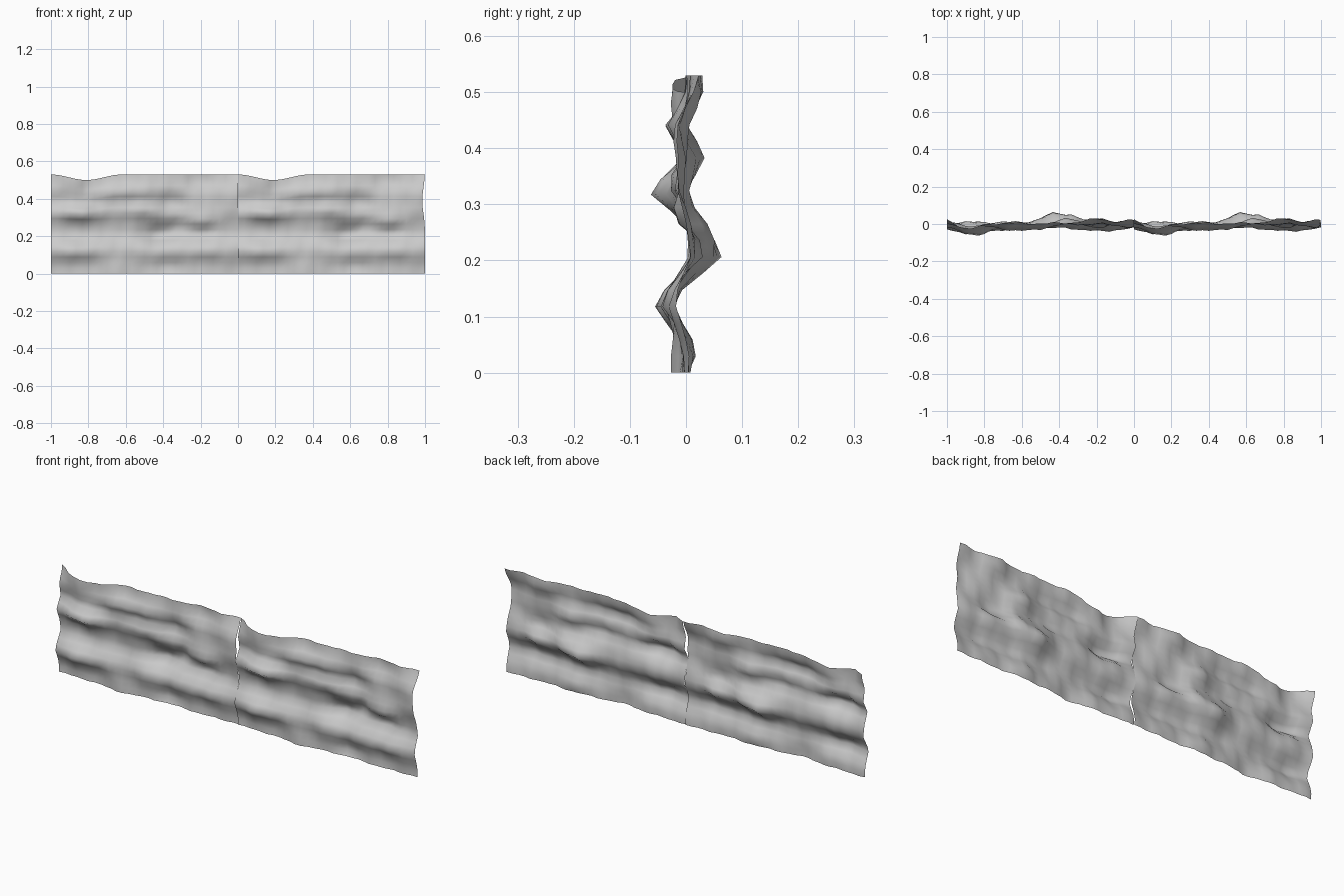
import bpy, bmesh, math

PANEL_W, PANEL_H = 1.0, 0.53
COLS, ROWS = 30, 18

# Shared rock profile from bottom to top: (z, y); negative y juts forward
PROFILE = [(0, -0.002), (0.04, 0.0), (0.08, -0.012), (0.13, -0.028), (0.17, -0.01),
           (0.21, 0.012), (0.27, 0.006), (0.33, -0.010), (0.38, -0.002),
           (0.44, -0.010), (0.50, 0.002), (0.53, 0.004)]

# Local ledges and hollows: (u, z, width, height, depth)
BUMPS = [
    (0.14, 0.33, 0.13, 0.04, -0.052),
    (0.14, 0.12, 0.12, 0.04, -0.028),
    (0.12, 0.52, 0.07, 0.06, -0.032),
    (0.00, 0.37, 0.06, 0.06, 0.018),
    (0.00, 0.53, 0.04, 0.05, 0.020),
    (0.58, 0.21, 0.09, 0.05, 0.048),
    (0.67, 0.25, 0.06, 0.05, 0.028),
    (0.48, 0.34, 0.09, 0.03, -0.026),
    (0.40, 0.44, 0.14, 0.03, -0.028),
    (0.80, 0.28, 0.09, 0.025, -0.026),
    (0.82, 0.22, 0.05, 0.03, 0.028),
    (0.80, 0.50, 0.10, 0.06, 0.026),
    (0.64, 0.38, 0.09, 0.05, 0.030),
    (0.82, 0.12, 0.10, 0.03, -0.016),
    (0.62, 0.04, 0.08, 0.04, 0.016),
    (0.35, 0.02, 0.10, 0.06, -0.022),
    (1.00, 0.40, 0.07, 0.06, -0.014),
    (1.00, 0.53, 0.06, 0.04, 0.018),
    (1.00, 0.00, 0.06, 0.05, 0.010),
]


def profile_y(z):
    for (z0, y0), (z1, y1) in zip(PROFILE, PROFILE[1:]):
        if z <= z1:
            return y0 + (y1 - y0) * (z - z0) / (z1 - z0)
    return PROFILE[-1][1]


def depth(u, z):
    y = profile_y(z)
    for bu, bz, w, h, d in BUMPS:
        y += d * math.exp(-((u - bu) / w) ** 2 - ((z - bz) / h) ** 2)
    # Small rocky ripples
    return y + 0.004 * math.sin(31 * u + 17 * z) + 0.003 * math.sin(67 * u - 23 * z)


def rock_panel(name, x0, edge_notch):
    bm = bmesh.new()
    grid = []
    for j in range(ROWS + 1):
        row = []
        for i in range(COLS + 1):
            u, t = i / COLS, j / ROWS
            z = t * PANEL_H
            y = depth(u, z)
            # Dip in the top rim
            if u < 0.38:
                z -= 0.015 * (1 - math.cos(2 * math.pi * u / 0.38)) * t ** 3
            # Slight inward curve on the free end
            x = x0 + u * PANEL_W
            if i == COLS:
                x -= edge_notch * math.exp(-((z - 0.39) / 0.09) ** 2)
            row.append(bm.verts.new((x, y, z)))
        grid.append(row)
    for j in range(ROWS):
        for i in range(COLS):
            bm.faces.new((grid[j][i], grid[j][i + 1], grid[j + 1][i + 1], grid[j + 1][i]))
    mesh = bpy.data.meshes.new(name)
    bm.to_mesh(mesh)
    bm.free()
    mesh.shade_smooth()
    obj = bpy.data.objects.new(name, mesh)
    bpy.context.collection.objects.link(obj)
    return obj


# Two repeats of the same cliff panel, side by side
rock_panel("rock_panel_left", -1.0, 0.0)
rock_panel("rock_panel_right", 0.0, 0.015)
